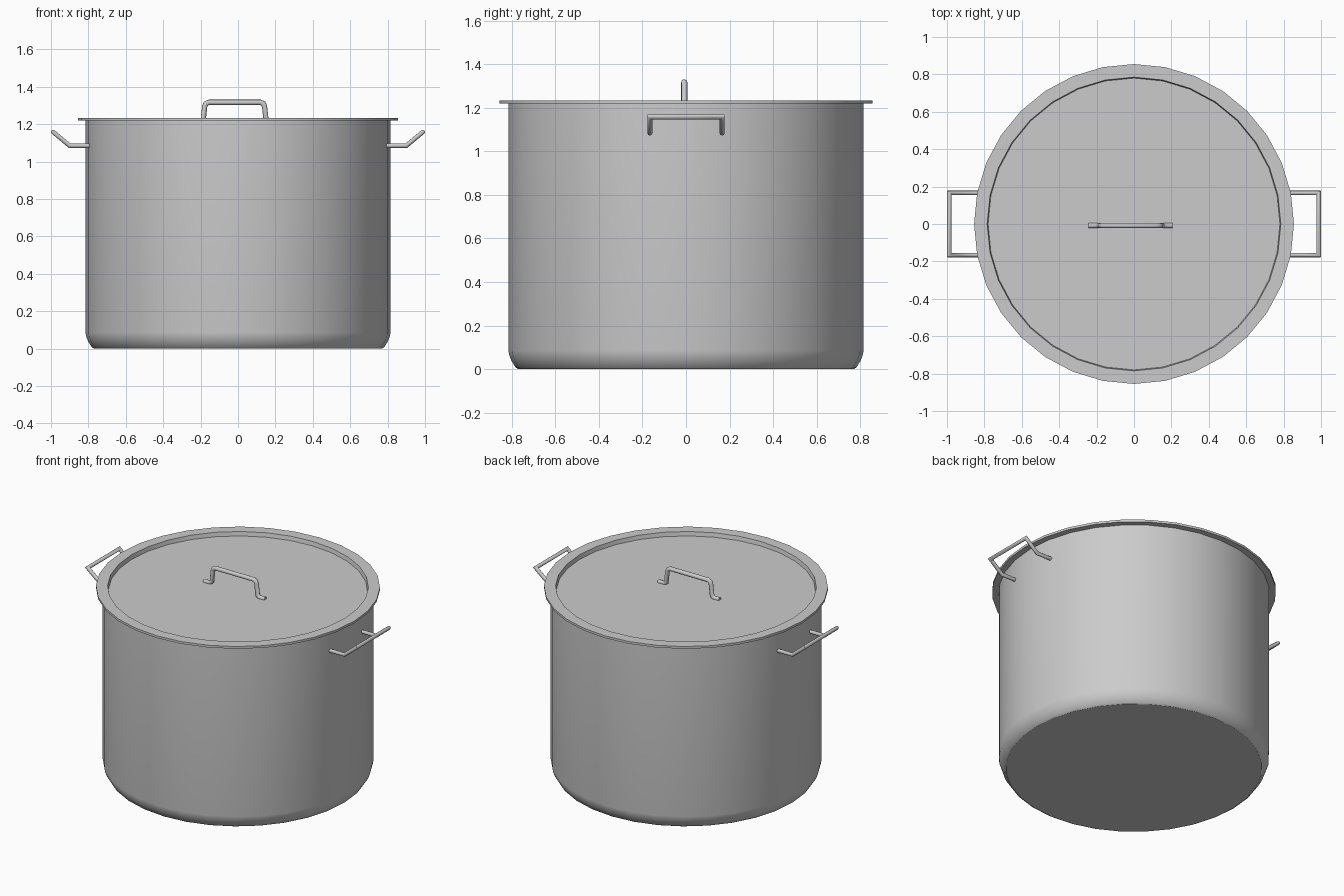
import bpy, bmesh, math
from mathutils import Vector

if "Cube" in bpy.data.objects:
    bpy.data.objects.remove(bpy.data.objects["Cube"])

SIDES = 32


def finish(name, bm, angle):
    bmesh.ops.recalc_face_normals(bm, faces=bm.faces)
    mesh = bpy.data.meshes.new(name)
    bm.to_mesh(mesh)
    bm.free()
    ob = bpy.data.objects.new(name, mesh)
    bpy.context.collection.objects.link(ob)
    bpy.ops.object.select_all(action='DESELECT')
    ob.select_set(True)
    bpy.context.view_layer.objects.active = ob
    bpy.ops.object.shade_smooth_by_angle(angle=math.radians(angle))
    return ob


def lathe(name, profile, angle=30):
    """Closed solid: (radius, z) rings, with both end rings capped."""
    bm = bmesh.new()
    rings = [[bm.verts.new((r * math.cos(2 * math.pi * i / SIDES),
                            r * math.sin(2 * math.pi * i / SIDES), z))
              for i in range(SIDES)] for r, z in profile]
    for a, b in zip(rings, rings[1:]):
        for i in range(SIDES):
            j = (i + 1) % SIDES
            bm.faces.new((a[i], a[j], b[j], b[i]))
    bm.faces.new(rings[0])
    bm.faces.new(rings[-1])
    return finish(name, bm, angle)


def tube(name, path, radius, sides=10):
    """Round bar swept along a path with mitred corners."""
    pts = [Vector(p) for p in path]
    dirs = [(b - a).normalized() for a, b in zip(pts, pts[1:])]
    u = dirs[0].orthogonal().normalized()
    v = dirs[0].cross(u)
    ring = [pts[0] + radius * (math.cos(2 * math.pi * i / sides) * u
                               + math.sin(2 * math.pi * i / sides) * v)
            for i in range(sides)]
    bm = bmesh.new()
    rows = [[bm.verts.new(p) for p in ring]]
    for k, d in enumerate(dirs):
        n = d + dirs[k + 1] if k + 1 < len(dirs) else d
        ring = [p + d * ((pts[k + 1] - p).dot(n) / d.dot(n)) for p in ring]
        rows.append([bm.verts.new(p) for p in ring])
    for a, b in zip(rows, rows[1:]):
        for i in range(sides):
            j = (i + 1) % sides
            bm.faces.new((a[i], a[j], b[j], b[i]))
    bm.faces.new(rows[0])
    bm.faces.new(rows[-1])
    return finish(name, bm, 40)


# pot body: outer wall with a rounded foot, rim, inner wall, inner floor
lathe("pot_body", [(0.77, 0), (0.782, 0.008), (0.802, 0.04), (0.812, 0.066),
                   (0.815, 0.085), (0.815, 1.22), (0.797, 1.22),
                   (0.797, 0.09), (0.76, 0.02)])

# lid: sunken centre panel with a flat overhanging rim
lathe("lid", [(0.78, 1.207), (0.785, 1.234), (0.855, 1.234), (0.855, 1.219),
              (0.793, 1.219), (0.788, 1.192)])

# lid handle: flat feet, rising legs, softened top corners
half = [(0.225, 1.209), (0.181, 1.209), (0.168, 1.222),
        (0.16, 1.295), (0.154, 1.31), (0.138, 1.317)]
cx, cy = -0.018, -0.008
tube("lid_handle", [(cx - x, cy, z) for x, z in half]
     + [(cx + x, cy, z) for x, z in reversed(half)], 0.014)

# side handles: straight arms bending upward to a cross bar
arm = [(0.79, 1.085), (0.9, 1.085), (0.988, 1.158)]
for side, s in (("left", -1), ("right", 1)):
    tube(side + "_handle", [(s * x, -0.166, z) for x, z in arm]
         + [(s * x, 0.166, z) for x, z in reversed(arm)], 0.012)
